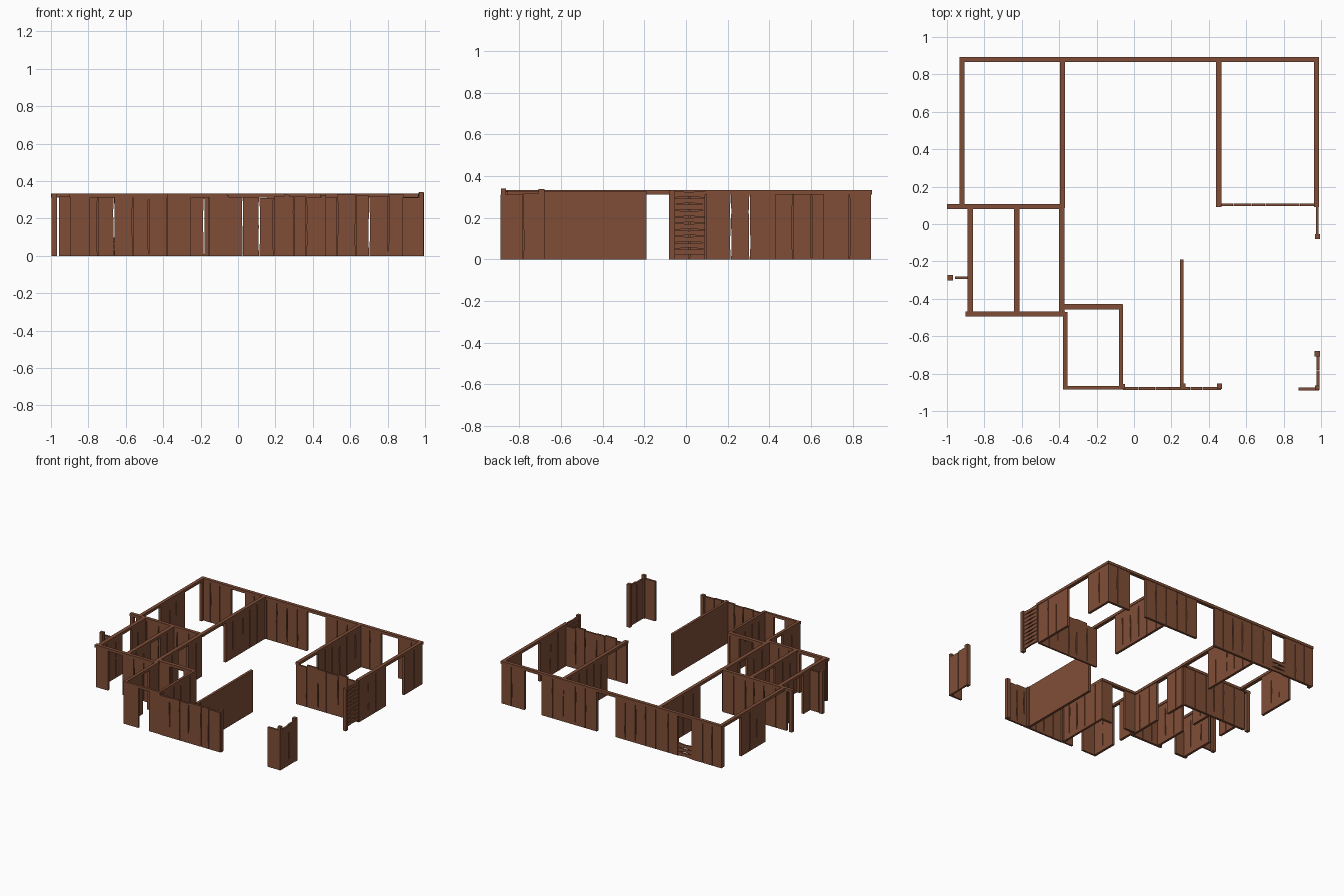
import bpy, bmesh, random

if "Cube" in bpy.data.objects:
    bpy.data.objects.remove(bpy.data.objects["Cube"])
random.seed(4)

wood = bpy.data.materials.new("reddish brown wood")
wood.diffuse_color = (0.215, 0.076, 0.038, 1)
wood.use_nodes = True
wood.node_tree.nodes["Principled BSDF"].inputs["Base Color"].default_value = wood.diffuse_color
H, BEAM = 0.333, 0.312      # wall height, underside of the top beam


def finish(bm, name):
    bmesh.ops.recalc_face_normals(bm, faces=bm.faces)
    me = bpy.data.meshes.new(name)
    bm.to_mesh(me)
    bm.free()
    me.materials.append(wood)
    bpy.context.collection.objects.link(bpy.data.objects.new(name, me))


def place(axis, u, v, z):
    """u runs along the wall, v across it."""
    return (u, v, z) if axis == 'x' else (v, u, z)


def prism(bm, axis, profile, c, t):
    """Extrude a (u, z) outline across the wall thickness t."""
    a = [bm.verts.new(place(axis, u, c - t / 2, z)) for u, z in profile]
    b = [bm.verts.new(place(axis, u, c + t / 2, z)) for u, z in profile]
    bm.faces.new(a)
    bm.faces.new(b[::-1])
    n = len(a)
    for i in range(n):
        j = (i + 1) % n
        bm.faces.new((a[i], b[i], b[j], a[j]))


def bar(bm, axis, c, t, u0, u1, z0, z1):
    prism(bm, axis, [(u0, z0), (u1, z0), (u1, z1), (u0, z1)], c, t)


def planks(bm, axis, c, t, u0, u1, top, ragged):
    """Upright boards with slightly wavy gaps between them."""
    n = max(1, round((u1 - u0) / 0.095))
    cuts = [u0] + [u0 + (u1 - u0) * (i + random.uniform(-.15, .15)) / n
                   for i in range(1, n)] + [u1]
    for i in range(n):
        h = top - (random.uniform(0, 0.02) if ragged else 0)
        def wave(inner):
            return [0.001] + [random.uniform(.001, .005) for _ in range(3)] + [0.001] if inner else [0] * 5
        left, right = wave(i > 0), wave(i < n - 1)
        zs = [h * k / 4 for k in range(5)]
        prof = [(cuts[i] + d, z) for d, z in zip(left, zs)]
        prof += [(cuts[i + 1] - d, z) for d, z in zip(right, zs)][::-1]
        prism(bm, axis, prof[::-1], c, t)


def wall(name, axis, c, u0, u1, panels, beam=0.027, t=0.019):
    """Boarded panels between openings, with a top beam if beam > 0."""
    bm = bmesh.new()
    for a, b in panels:
        planks(bm, axis, c, t, a, b, BEAM if beam else H - .003, not beam)
    if beam:
        bar(bm, axis, c, beam, u0, u1, BEAM, H)
    finish(bm, name)


def post(name, x, y, w=0.027, h=H):
    bm = bmesh.new()
    bar(bm, 'x', y, w, x - w / 2, x + w / 2, 0, h)
    finish(bm, name)


def slats(name, axis, c, u0, u1, z0, z1, n, t=0.013):
    """Horizontal boards with pointed gaps."""
    bm = bmesh.new()
    p = (z1 - z0) / n
    m = (u0 + u1) / 2
    for i in range(n):
        a, b = z0 + i * p, z0 + (i + 1) * p
        g = random.uniform(.1, .22) * p
        prism(bm, axis, [(u0, a), (m, a + g), (u1, a), (u1, b - .001),
                         (m, b - g), (u0, b - .001)], c, t)
    finish(bm, name)


# Back row of rooms
wall("back_wall", 'x', 0.879, -0.932, 0.989,
     [(-0.93, -0.67), (-0.55, -0.01), (0.155, 0.635), (0.785, 0.985)])
slats("window_apron", 'x', 0.879, -0.67, -0.55, 0, 0.10, 3)
wall("back_left_side_wall", 'y', -0.92, 0.085, 0.89, [(0.34, 0.64), (0.85, 0.88)])
wall("left_partition", 'y', -0.382, 0.085, 0.89, [(0.38, 0.88)])
wall("right_partition", 'y', 0.453, 0.09, 0.89, [(0.34, 0.88)])
wall("right_side_wall", 'y', 0.976, 0.09, 0.89, [(0.10, 0.43), (0.66, 0.88)])
wall("right_room_front", 'x', 0.102, 0.44, 0.98, [(0.44, 0.98)], 0, 0.014)

# Slatted screen by the right room
slats("slatted_screen", 'y', 0.979, -0.06, 0.09, 0.02, 0.328, 10)
post("screen_post", 0.982, -0.067)

# Left middle rooms
wall("left_cross_wall", 'x', 0.094, -1.0, -0.372, [(-0.948, -0.39)])
post("left_cross_post", -0.984, 0.094)
door = [(-0.48, -0.2), (-0.08, 0.09)]
for nm, x in (("outer", -0.875), ("middle", -0.627), ("inner", -0.386)):
    wall(nm + "_left_room_wall", 'y', x, -0.49, 0.1, door, 0.03)
wall("left_room_front", 'x', -0.481, -0.902, -0.37, [(-0.895, -0.79), (-0.66, -0.38)])
wall("left_stub", 'x', -0.287, -0.96, -0.88, [(-0.958, -0.88)], 0, 0.013)
post("left_stub_post", -0.982, -0.287, 0.028)

# Front small room
wall("small_room_back", 'x', -0.442, -0.372, -0.062, [(-0.372, -0.28), (-0.16, -0.065)], 0.03)
wall("small_room_left", 'y', -0.368, -0.885, -0.47, [(-0.88, -0.67), (-0.59, -0.47)], 0.024)
wall("small_room_right", 'y', -0.070, -0.885, -0.43, [(-0.88, -0.43)], 0.02, 0.017)
wall("small_room_front", 'x', -0.875, -0.38, -0.06, [(-0.378, -0.25), (-0.155, -0.06)], 0.018, 0.015)

# Front hall walls
wall("hall_front", 'x', -0.879, -0.06, 0.47, [(-0.06, 0.465)], 0, 0.015)
bm = bmesh.new()
bar(bm, 'y', 0.255, 0.02, -0.88, -0.19, 0, 0.329)
finish(bm, "hall_divider")
post("hall_end_post", 0.457, -0.867, 0.028, 0.325)
post("divider_post", 0.262, -0.868, 0.028, 0.325)
post("small_room_post", -0.06, -0.868, 0.024, 0.325)

# Free-standing front right corner
wall("corner_front", 'x', -0.881, 0.88, 0.99, [(0.88, 0.99)], 0, 0.016)
wall("corner_side", 'y', 0.984, -0.885, -0.70, [(-0.885, -0.70)], 0, 0.014)
post("corner_post", 0.979, -0.694, 0.029, 0.338)
post("corner_inner_post", 0.979, -0.875, 0.024, 0.34)
